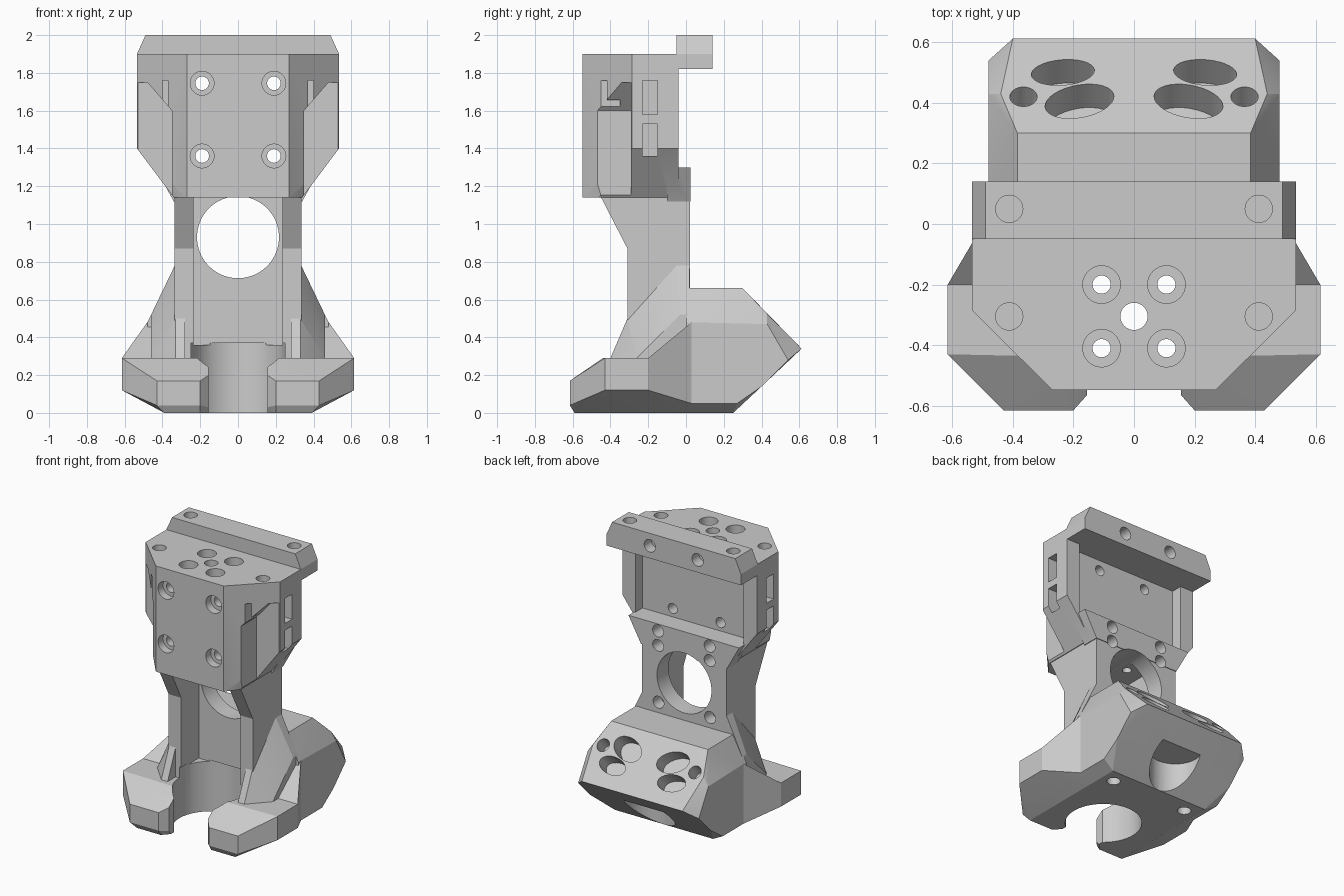
import bpy, bmesh
from math import radians, pi
from mathutils import Matrix, Vector

if "Cube" in bpy.data.objects:
    bpy.data.objects.remove(bpy.data.objects["Cube"])

def finish(bm, name):
    bmesh.ops.recalc_face_normals(bm, faces=bm.faces)
    me = bpy.data.meshes.new(name)
    bm.to_mesh(me)
    bm.free()
    ob = bpy.data.objects.new(name, me)
    bpy.context.collection.objects.link(ob)
    return ob

def hull(name, pts, mirror=True, side=1):
    """Convex solid; mirror=True spans both sides of x = 0."""
    bm = bmesh.new()
    for x, y, z in pts:
        bm.verts.new((x * side, y, z))
        if mirror:
            bm.verts.new((-x, y, z))
    res = bmesh.ops.convex_hull(bm, input=bm.verts)
    junk = [v for v in bm.verts if not v.link_faces]
    bmesh.ops.delete(bm, geom=junk, context='VERTS')
    bmesh.ops.dissolve_limit(bm, angle_limit=radians(0.5), verts=bm.verts, edges=bm.edges)
    return finish(bm, name)

def prism(name, pts, origin, u, v, length):
    """Polygon in the u,v plane pushed along length."""
    bm = bmesh.new()
    o, u, v = Vector(origin), Vector(u), Vector(v)
    face = bm.faces.new([bm.verts.new(o + u * a + v * b) for a, b in pts])
    ext = bmesh.ops.extrude_face_region(bm, geom=[face])
    vs = [g for g in ext['geom'] if isinstance(g, bmesh.types.BMVert)]
    bmesh.ops.translate(bm, verts=vs, vec=Vector(length))
    return finish(bm, name)

def box(x0, x1, y0, y1, z0, z1):
    return prism("box_cutter", [(x0, y0), (x1, y0), (x1, y1), (x0, y1)],
                 (0, 0, z0), (1, 0, 0), (0, 1, 0), (0, 0, z1 - z0))

def cyl(loc, r, depth, axis='Z', ry=None, rot=None, seg=32):
    if rot is None:
        rot = Matrix.Rotation(pi / 2, 4, 'X') if axis == 'Y' else Matrix()
    bm = bmesh.new()
    bmesh.ops.create_cone(bm, cap_ends=True, segments=seg, radius1=1, radius2=1, depth=depth,
                          matrix=Matrix.Translation(loc) @ rot @ Matrix.Diagonal((r, ry or r, 1, 1)))
    return finish(bm, "round_cutter")

def combine(body, other, op):
    other.hide_render = True
    m = body.modifiers.new("b", 'BOOLEAN')
    m.operation, m.solver, m.object = op, 'EXACT', other
    bpy.context.view_layer.objects.active = body
    bpy.ops.object.modifier_apply(modifier=m.name)
    bpy.data.objects.remove(other)

def cut(other):
    combine(body, other, 'DIFFERENCE')

def add(other):
    combine(body, other, 'UNION')

# column, from its side profile
body = prism("tool_mount", [(-0.47, 1.18), (-0.31, 0.87), (-0.31, 0), (0.02, 0), (0.02, 1.25), (-0.47, 1.25)],
             (-0.335, 0, 0), (0, 1, 0), (0, 0, 1), (0.67, 0, 0))

# head block and rear ledge
add(hull("head", [(0.27, -0.548, 1.9), (0.535, -0.285, 1.9), (0.535, -0.04, 1.9), (0.535, -0.285, 1.4),
                  (0.535, -0.04, 1.4), (0.34, -0.04, 1.2), (0.34, -0.478, 1.2), (0.27, -0.548, 1.14),
                  (0.34, -0.46, 1.14), (0.34, -0.04, 1.14)]))
add(hull("rear_ledge", [(x, y, z) for y in (-0.1, 0.025)
                        for x, z in ((0.44, 1.3), (0.34, 1.2), (0.34, 1.12))]))

# duct body at the rear of the base
add(hull("rear_duct", [(0.385, 0, 0.66), (0.385, 0.3, 0.66), (0.4, 0, 0.62), (0.4, 0.3, 0.62),
                       (0.44, 0.43, 0.525), (0.48, 0, 0.48), (0.48, 0.43, 0.47), (0.48, 0.54, 0.28),
                       (0.40, 0.612, 0.34), (0.48, 0.4, 0.14), (0.48, 0.27, 0.05), (0.48, 0, 0.05),
                       (0.39, 0.25, 0), (0.39, 0, 0)]))

for s in (1, -1):
    # front prong, side ramp and leg flare
    add(hull("prong", [(0.2, -0.615, 0.17), (0.43, -0.615, 0.17), (0.2, -0.615, 0.04), (0.43, -0.615, 0.04),
                       (0.2, -0.59, 0), (0.39, -0.59, 0), (0.155, -0.565, 0.03), (0.155, -0.565, 0.2),
                       (0.155, -0.54, 0), (0.155, -0.44, 0.29), (0.615, -0.43, 0.29), (0.615, -0.43, 0.12),
                       (0.615, -0.2, 0.29), (0.615, -0.2, 0.12), (0.48, 0.03, 0.29), (0.48, 0.03, 0.05),
                       (0.39, 0.03, 0), (0.155, 0.03, 0), (0.155, 0.03, 0.29)], False, s))
    add(hull("side_ramp", [(0.615, -0.2, 0.29), (0.615, -0.2, 0.12), (0.48, 0.03, 0.48), (0.48, 0.03, 0.05),
                           (0.3, -0.2, 0.29), (0.3, -0.2, 0.12), (0.3, 0.03, 0.48), (0.3, 0.03, 0.05)], False, s))
    add(hull("leg_flare", [(0.33, -0.05, 0.79), (0.33, 0.018, 0.79), (0.33, -0.31, 0.5), (0.33, -0.40, 0.29),
                           (0.46, -0.26, 0.29), (0.46, -0.03, 0.52), (0.46, 0.018, 0.52), (0.41, 0.018, 0.62),
                           (0.28, -0.31, 0.5), (0.28, -0.40, 0.29), (0.28, 0.018, 0.79), (0.28, 0.01, 0.25),
                           (0.46, 0.01, 0.25)], False, s))

# open channel, nozzle bore and fan opening
cut(box(-0.235, 0.235, -0.8, -0.11, 0.36, 1.14))
cut(cyl((0, -0.31, 0.13), 0.25, 0.48, seg=64))
cut(cyl((0, -0.1, 0.93), 0.217, 0.5, 'Y', seg=64))

# recessed back panel, then the top bar
cut(box(-0.43, 0.43, -0.12, 0.2, 1.3, 1.82))
add(hull("top_bar", [(x, y, z) for y in (-0.05, 0.14)
                     for x, z in ((0.535, 1.82), (0.535, 1.9), (0.49, 2.0))]))

# scooped inlet under the rear
cut(cyl((0, 0.42, 0.05), 0.17, 0.34, seg=48))

tilt = Matrix.Rotation(radians(-45), 4, 'X')
for s in (1, -1):
    # front corner pocket, slot and side windows
    cut(prism("pocket", [(0.35 * s, 1.0), (0.35 * s, 1.6), (0.48 * s, 1.75), (0.6 * s, 1.75), (0.6 * s, 1.0)],
              (0, -0.7, 0), (1, 0, 0), (0, 0, 1), (0, 0.41, 0)))
    a, b = sorted((0.37 * s, 0.4 * s))
    cut(box(a, b, -0.6, -0.35, 1.36, 1.76))
    a, b = sorted((0.44 * s, 0.6 * s))
    for z0, z1 in ((1.36, 1.53), (1.58, 1.76)):
        cut(box(a, b, -0.23, -0.15, z0, z1))
    # air ports on the rear slope
    for x, y, rx, ry, turn in ((0.235, 0.5, 0.105, 0.06, -8), (0.18, 0.405, 0.118, 0.075, 20),
                               (0.365, 0.42, 0.045, 0.046, 0)):
        if x == 0.18:
            turn = -turn
        z = 0.66 - (y - 0.3) * 1.03
        cut(cyl((x * s, y, z), rx, 0.22, ry=ry, rot=tilt @ Matrix.Rotation(radians(turn * s), 4, 'Z')))
    # counterbored front bolts
    for z in (1.36, 1.745):
        cut(cyl((0.19 * s, -0.3, z), 0.036, 0.7 if z < 1.5 else 0.6, 'Y'))
        cut(cyl((0.19 * s, -0.55, z), 0.063, 0.12, 'Y'))
    # counterbored top bolts and corner holes
    for y in (-0.2, -0.41):
        cut(cyl((0.107 * s, y, 1.5), 0.03, 0.9))
        cut(cyl((0.107 * s, y, 1.9), 0.062, 0.12))
    cut(cyl((0.412 * s, 0.05, 2.0), 0.045, 0.2))
    cut(cyl((0.412 * s, -0.305, 1.9), 0.045, 0.2))
    # rear bolts on bar and around the fan, and underside bolts
    cut(cyl((0.19 * s, 0.14, 1.91), 0.045, 0.16, 'Y'))
    for z in (0.735, 1.145, 1.25):
        cut(cyl((0.205 * s, 0.02, z), 0.043, 0.18, 'Y'))
    cut(cyl((0.3 * s, 0.15, 0), 0.045, 0.16))
cut(cyl((0, -0.305, 1.5), 0.045, 1.0))

body.hide_render = False
bpy.ops.object.select_all(action='DESELECT')
body.select_set(True)
bpy.context.view_layer.objects.active = body
bpy.ops.object.shade_smooth_by_angle(angle=radians(20))
